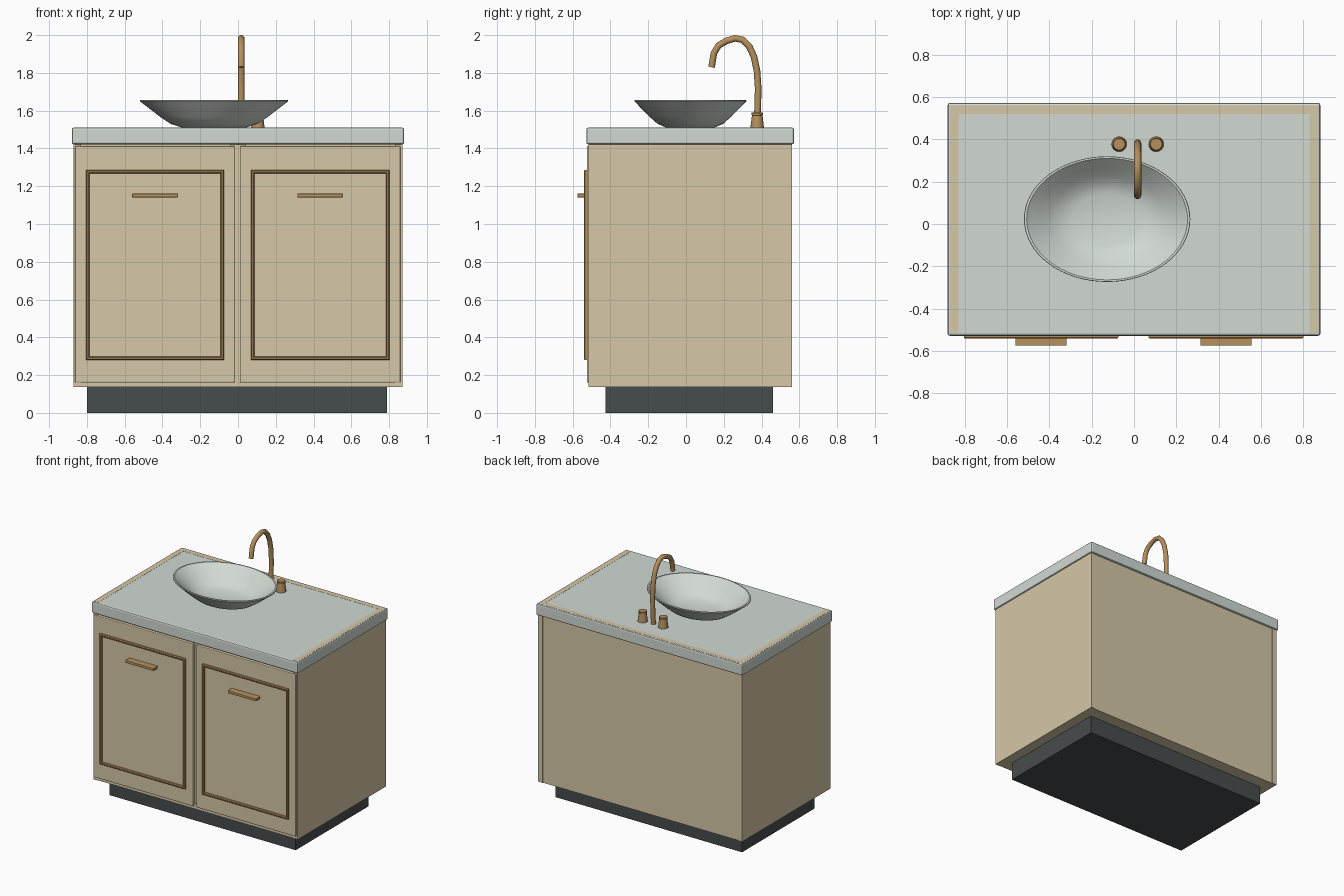
import bpy, bmesh, math
from mathutils import Vector

cube = bpy.data.objects.get("Cube")
if cube:
    bpy.data.objects.remove(cube, do_unlink=True)


def material(name, rgb):
    m = bpy.data.materials.new(name)
    m.use_nodes = True
    color = (*rgb, 1)
    m.diffuse_color = color
    bsdf = next(n for n in m.node_tree.nodes if n.type == 'BSDF_PRINCIPLED')
    bsdf.inputs["Base Color"].default_value = color
    return m


TAN = material("tan cabinet", (0.67, 0.58, 0.39))
STONE = material("pale grey stone", (0.64, 0.70, 0.65))
COPPER = material("brushed copper", (0.47, 0.28, 0.11))
DARK = material("dark plinth", (0.062, 0.072, 0.075))


def finish(name, bm, mat, smooth=False):
    bmesh.ops.recalc_face_normals(bm, faces=bm.faces)
    me = bpy.data.meshes.new(name)
    bm.to_mesh(me)
    bm.free()
    me.materials.append(mat)
    ob = bpy.data.objects.new(name, me)
    bpy.context.collection.objects.link(ob)
    if smooth:
        bpy.ops.object.select_all(action='DESELECT')
        ob.select_set(True)
        bpy.context.view_layer.objects.active = ob
        bpy.ops.object.shade_smooth_by_angle(angle=math.radians(35))
    return ob


def box(name, x, y, z, mat, bevel=0):
    """Box from (min, max) pairs on each axis."""
    bm = bmesh.new()
    bmesh.ops.create_cube(bm, size=1)
    for v in bm.verts:
        v.co = [(lo + hi) / 2 + c * (hi - lo) for c, (lo, hi) in zip(v.co, (x, y, z))]
    if bevel:
        bmesh.ops.bevel(bm, geom=bm.edges[:], offset=bevel, segments=2,
                        profile=0.5, affect='EDGES')
    return finish(name, bm, mat)


def lathe(name, profile, center, mat, ratio=1, sides=32):
    """Revolve (radius, z) points; ratio squashes the y radius."""
    bm = bmesh.new()
    verts = [bm.verts.new((r, 0, z)) for r, z in profile]
    edges = [bm.edges.new(pair) for pair in zip(verts, verts[1:])]
    bmesh.ops.spin(bm, geom=verts + edges, cent=(0, 0, 0), axis=(0, 0, 1),
                   angle=math.tau, steps=sides)
    bmesh.ops.remove_doubles(bm, verts=bm.verts, dist=0.0001)
    for v in bm.verts:
        v.co.y *= ratio
        v.co += Vector((*center, 0))
    return finish(name, bm, mat, True)


def frame(name, x, z, y, width, mat):
    """Rectangular moulding with a chamfered outer face."""
    bm = bmesh.new()
    back, front = y
    c = width * 0.3
    section = [(0, back), (0, front + c), (c, front), (width - c, front),
               (width, front + c), (width, back)]
    loops = [[bm.verts.new(p) for p in ((x[0] + i, d, z[0] + i), (x[1] - i, d, z[0] + i),
                                        (x[1] - i, d, z[1] - i), (x[0] + i, d, z[1] - i))]
             for i, d in section]
    for a, b in zip(loops, loops[1:] + loops[:1]):
        for k in range(4):
            n = (k + 1) % 4
            bm.faces.new((a[k], a[n], b[n], b[k]))
    return finish(name, bm, mat)


# Plinth and cabinet carcass
box("plinth", (-0.80, 0.79), (-0.425, 0.46), (0, 0.14), DARK)
for side, s in (("right", -1), ("left", 1)):
    box(side + "_panel", sorted((s * 0.83, s * 0.87)), (-0.515, 0.56), (0.137, 1.43), TAN)
box("back_panel", (-0.83, 0.83), (0.52, 0.556), (0.137, 1.43), TAN)
box("floor_panel", (-0.83, 0.83), (-0.512, 0.52), (0.137, 0.18), TAN)
box("center_divider", (-0.04, 0.04), (-0.505, 0.52), (0.18, 1.43), TAN)

# Worktop with flush edge inlays on the sides and back
box("worktop", (-0.88, 0.88), (-0.528, 0.572), (1.422, 1.51), STONE, 0.01)
for side, s in (("right", -1), ("left", 1)):
    box(side + "_inlay", sorted((s * 0.83, s * 0.87)), (-0.515, 0.56), (1.505, 1.511), TAN)
box("back_inlay", (-0.83, 0.83), (0.52, 0.56), (1.505, 1.511), TAN)

# Doors with mouldings and handles
for side, x0, x1 in (("right", -0.863, -0.015), ("left", 0.01, 0.86)):
    box(side + "_door", (x0, x1), (-0.525, -0.49), (0.16, 1.412), TAN, 0.005)
    frame(side + "_door_moulding", (x0 + 0.059, x1 - 0.059), (0.28, 1.285),
          (-0.52, -0.541), 0.018, COPPER)
    mid = (x0 + x1) / 2
    box(side + "_handle", (mid - 0.121, mid + 0.121), (-0.575, -0.52),
        (1.141, 1.161), COPPER, 0.003)

# Oval vessel basin
lathe("basin", [(0, 1.511), (0.17, 1.511), (0.23, 1.53), (0.285, 1.567),
                (0.393, 1.65), (0.391, 1.656), (0.38, 1.656), (0.32, 1.61),
                (0.27, 1.573), (0.22, 1.543), (0.16, 1.526), (0, 1.522)],
      (-0.127, 0.023), STONE, 0.755, 64)

# Tap knobs
for side, x in (("right", -0.07), ("left", 0.105)):
    lathe(side + "_tap_knob", [(0, 1.505), (0.036, 1.505), (0.034, 1.525), (0.028, 1.575),
                               (0.03, 1.578), (0.03, 1.588), (0.027, 1.591), (0, 1.591)],
          (x, 0.377), COPPER)

# Curved spout: a tube swept along a path in the side plane
path = [(0.372, 1.505), (0.38, 1.62), (0.382, 1.72), (0.376, 1.81), (0.36, 1.885),
        (0.335, 1.94), (0.3, 1.975), (0.26, 1.983), (0.215, 1.97), (0.172, 1.945),
        (0.148, 1.905), (0.135, 1.83)]
R, N = 0.0175, 16
pts = [Vector((0.017, y, z)) for y, z in path]
bm = bmesh.new()
rings = []
for i, p in enumerate(pts):
    t = (pts[min(i + 1, len(pts) - 1)] - pts[max(i - 1, 0)]).normalized()
    across = Vector((1, 0, 0))
    up = t.cross(across)
    rings.append([bm.verts.new(p + R * (across * math.cos(a) + up * math.sin(a)))
                  for a in (math.tau * k / N for k in range(N))])
for a, b in zip(rings, rings[1:]):
    for k in range(N):
        n = (k + 1) % N
        bm.faces.new((a[k], a[n], b[n], b[k]))
bm.faces.new(rings[0])
bm.faces.new(rings[-1])
finish("spout", bm, COPPER, True)
